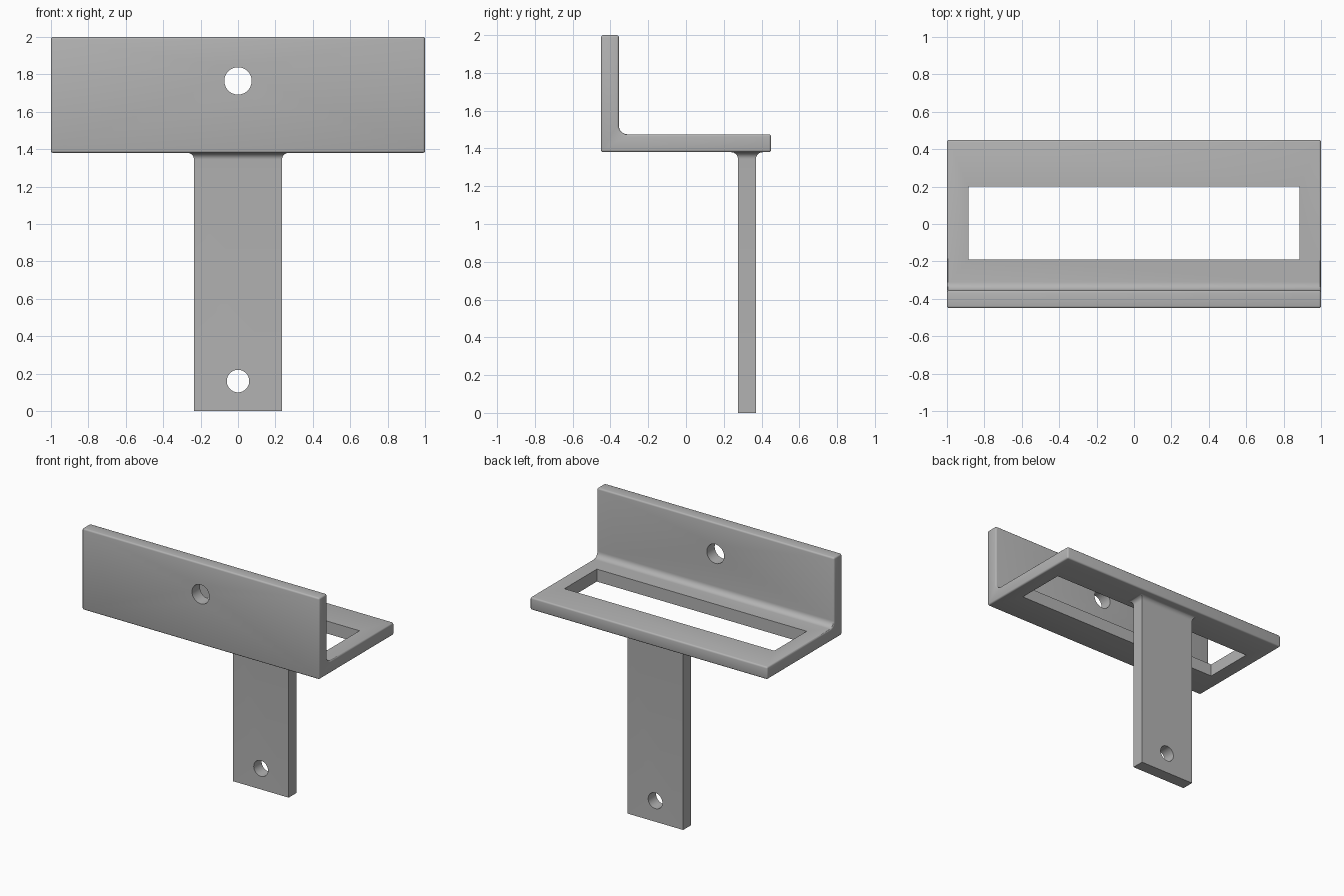
import bpy, bmesh
from math import sin, cos, pi, radians

if "Cube" in bpy.data.objects:
    bpy.data.objects.remove(bpy.data.objects["Cube"], do_unlink=True)

grey = bpy.data.materials.new("bracket grey")
grey.use_nodes = True
colour = (0.45, 0.45, 0.45, 1)
grey.diffuse_color = colour
grey.node_tree.nodes["Principled BSDF"].inputs["Base Color"].default_value = colour

BACK, WALL_BACK = 0.45, -0.355
SHELF_BOTTOM, SHELF_TOP = 1.38, 1.475
FILLET, FLARE, STEPS = 0.045, 0.036, 8


def loft(name, rings):
    """Skin a list of equal-length rings and close both ends."""
    bm = bmesh.new()
    loops = [[bm.verts.new(p) for p in ring] for ring in rings]
    for a, b in zip(loops, loops[1:]):
        for i in range(len(a)):
            j = (i + 1) % len(a)
            bm.faces.new((a[i], a[j], b[j], b[i]))
    bm.faces.new(loops[0])
    bm.faces.new(loops[-1])
    bmesh.ops.recalc_face_normals(bm, faces=bm.faces)
    mesh = bpy.data.meshes.new(name)
    bm.to_mesh(mesh)
    bm.free()
    mesh.materials.append(grey)
    obj = bpy.data.objects.new(name, mesh)
    bpy.context.collection.objects.link(obj)
    return obj


def rectangle(x0, x1, y0, y1, z):
    return [(x0, y0, z), (x1, y0, z), (x1, y1, z), (x0, y1, z)]


def disc(radius, y, z, n=48):
    return [(radius * cos(2 * pi * i / n), y, z + radius * sin(2 * pi * i / n))
            for i in range(n)]


def cut(obj, cutter):
    mod = obj.modifiers.new(cutter.name, 'BOOLEAN')
    mod.operation = 'DIFFERENCE'
    mod.solver = 'EXACT'
    mod.object = cutter
    cutter.hide_render = True
    cutter.hide_set(True)


def finish(obj):
    """Apply the modifiers, drop the cutters and smooth the round surfaces."""
    cutters = [m.object for m in obj.modifiers if m.type == 'BOOLEAN']
    bpy.ops.object.select_all(action='DESELECT')
    obj.select_set(True)
    bpy.context.view_layer.objects.active = obj
    for mod in list(obj.modifiers):
        bpy.ops.object.modifier_apply(modifier=mod.name)
    for cutter in cutters:
        bpy.data.objects.remove(cutter, do_unlink=True)
    bpy.ops.object.shade_smooth_by_angle(angle=radians(30))


# Angle plate: L-shaped profile with a filleted inner corner, run along x
profile = [(-BACK, SHELF_BOTTOM), (BACK, SHELF_BOTTOM), (BACK, SHELF_TOP)]
for i in range(STEPS + 1):
    t = pi / 2 * i / STEPS
    profile.append((WALL_BACK + FILLET * (1 - sin(t)),
                    SHELF_TOP + FILLET * (1 - cos(t))))
profile += [(WALL_BACK, 2), (-BACK, 2)]
plate = loft("angle_plate", [[(x, y, z) for y, z in profile] for x in (-1, 1)])
bevel = plate.modifiers.new("rounded edges", 'BEVEL')
bevel.width, bevel.segments = 0.012, 3
bevel.limit_method, bevel.angle_limit = 'ANGLE', radians(40)

# Long slot in the shelf and screw hole in the wall
cut(plate, loft("slot_cutter",
                [rectangle(-0.885, 0.885, -0.19, 0.2, z) for z in (1.3, 1.6)]))
cut(plate, loft("wall_hole_cutter", [disc(0.073, y, 1.765) for y in (-0.6, -0.25)]))
finish(plate)

# Leg: flat bar that flares into the underside of the shelf
rings = [rectangle(-0.235, 0.235, 0.275, 0.37, 0)]
for i in range(STEPS + 1):
    t = pi / 2 * i / STEPS
    grow = FLARE * (1 - cos(t))
    rings.append(rectangle(-0.235 - grow, 0.235 + grow, 0.275 - grow, 0.37 + grow,
                           SHELF_BOTTOM - FLARE + FLARE * sin(t)))
rings.append([(x, y, SHELF_BOTTOM + 0.02) for x, y, z in rings[-1]])
leg = loft("leg", rings)
cut(leg, loft("leg_hole_cutter", [disc(0.06, y, 0.16) for y in (0.2, 0.45)]))
finish(leg)
